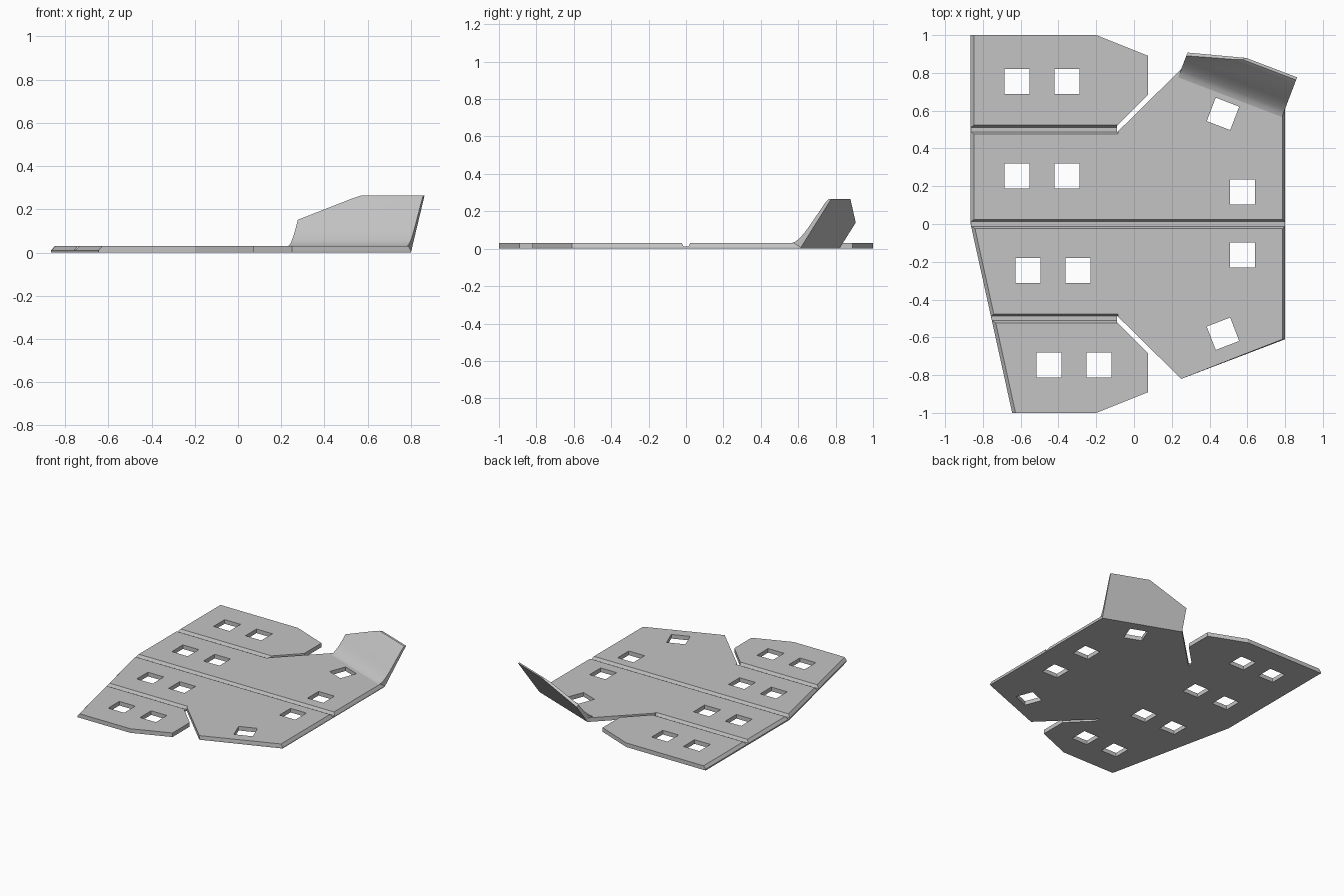
import bpy, bmesh
from math import radians
from mathutils import Vector, Matrix

cube = bpy.data.objects.get("Cube")
if cube:
    bpy.data.objects.remove(cube, do_unlink=True)

THICK = 0.031
GREY = (0.55, 0.55, 0.55, 1)
mat = bpy.data.materials.new("plain grey")
mat.use_nodes = True
mat.diffuse_color = GREY
mat.node_tree.nodes["Principled BSDF"].inputs["Base Color"].default_value = GREY


def loft(bm, rings):
    """Solid through a list of matching point rings."""
    loops = [[bm.verts.new(p) for p in ring] for ring in rings]
    for a, b in zip(loops, loops[1:]):
        for i in range(len(a)):
            j = (i + 1) % len(a)
            bm.faces.new((a[i], a[j], b[j], b[i]))
    bm.faces.new(loops[0][::-1])
    bm.faces.new(loops[-1])


def make_object(name, bm):
    bmesh.ops.recalc_face_normals(bm, faces=bm.faces)
    mesh = bpy.data.meshes.new(name)
    bm.to_mesh(mesh)
    bm.free()
    mesh.materials.append(mat)
    obj = bpy.data.objects.new(name, mesh)
    bpy.context.collection.objects.link(obj)
    return obj


def select_only(obj):
    bpy.ops.object.select_all(action='DESELECT')
    obj.select_set(True)
    bpy.context.view_layer.objects.active = obj


# Plate outline: the notched half is mirrored, only the left corners differ
half = [(-0.20, 1), (0.075, 0.89), (0.075, 0.685), (-0.09, 0.52),
        (-0.09, 0.485), (0.25, 0.82), (0.80, 0.61)]
outline = ([(-0.865, 1), (-0.865, 0), (-0.645, -1)]
           + [(x, -y) for x, y in half] + half[::-1])


def chamfered(x):
    return x + 0.018 if x < -0.6 else x - 0.013 if x > 0.79 else x


bm = bmesh.new()
loft(bm, [[(x, y, 0) for x, y in outline],
          [(x, y, 0.01) for x, y in outline],
          [(chamfered(x), y, THICK) for x, y in outline]])
plate = make_object("plate", bm)

# Cutters: fold grooves and square holes
bm = bmesh.new()
for y, end in ((0.5, -0.085), (0, 1), (-0.5, -0.085)):
    section = [(-0.012, 0.011), (0.012, 0.011), (0.035, 0.05), (-0.035, 0.05)]
    loft(bm, [[(x, y + w, z) for w, z in section] for x in (-1, end)])

holes = [(x + dx, y, 0) for x, y in
         ((-0.62, 0.755), (-0.62, 0.255), (-0.562, -0.246), (-0.451, -0.746))
         for dx in (0, 0.266)]
holes += [(0.575, 0.17, 0), (0.575, -0.165, 0), (0.471, 0.583, -21), (0.471, -0.581, 21)]
for x, y, turn in holes:
    bmesh.ops.create_cube(bm, size=0.133, matrix=Matrix.Translation((x, y, 0))
                          @ Matrix.Rotation(radians(turn), 4, 'Z'))
cutter = make_object("cutter", bm)
cutter.hide_render = True

mod = plate.modifiers.new("cuts", 'BOOLEAN')
mod.operation = 'DIFFERENCE'
mod.solver = 'EXACT'
mod.object = cutter
select_only(plate)
bpy.ops.object.modifier_apply(modifier=mod.name)
bpy.data.objects.remove(cutter, do_unlink=True)

# Bent-up flap: curved section swept along the slanted back edge
start = Vector((0.25, 0.82, 0))
edge = Vector((0.80, 0.61, 0)) - start
along = edge.normalized()
out = Vector((-along.y, along.x, 0))
up = Vector((0, 0, 1))
section = [(0, 0), (0.178, 0.265), (0.163, 0.265), (0.145, 0.247), (0.045, 0.11),
           (0.025, 0.085), (-0.005, 0.053), (-0.028, 0.037), (-0.05, THICK - 0.001)]
bm = bmesh.new()
loft(bm, [[start + along * t + out * n + up * z for n, z in section]
          for t in (0, edge.length)])

# Trim the flap's sloping top corner
slope = (out * 0.178 + up * 0.265).normalized()
low = start + slope * 0.168
high = start + along * 0.30 + slope * 0.319
normal = (high - low).cross(along.cross(slope)).normalized()
if normal.z < 0:
    normal.negate()
cut = bmesh.ops.bisect_plane(bm, geom=bm.verts[:] + bm.edges[:] + bm.faces[:],
                             plane_co=low, plane_no=normal, clear_outer=True)
rim = [e for e in cut["geom_cut"] if isinstance(e, bmesh.types.BMEdge)]
bmesh.ops.holes_fill(bm, edges=rim)
flap = make_object("bent_flap", bm)
select_only(flap)
bpy.ops.object.shade_smooth_by_angle(angle=radians(25))
